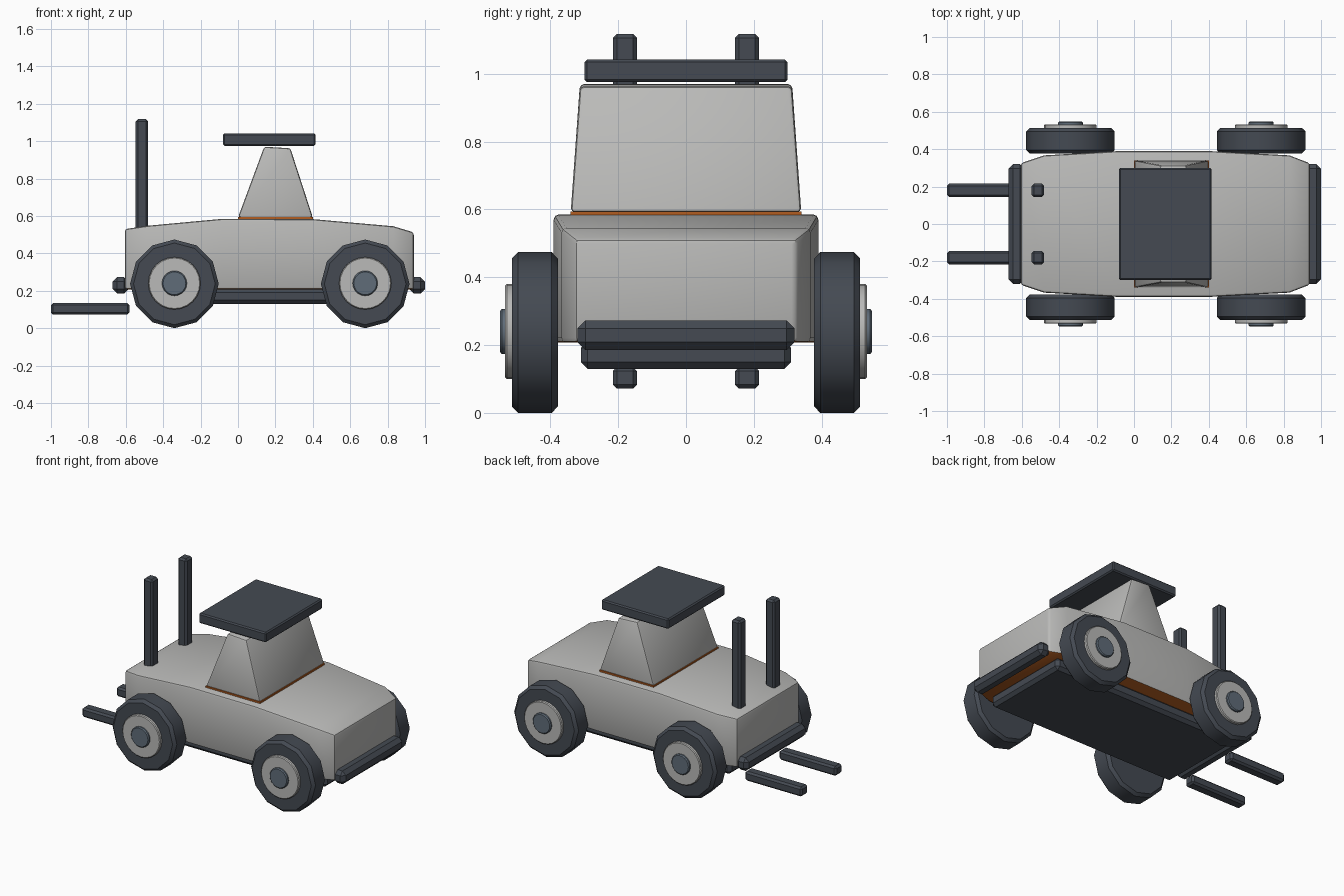
import bpy, bmesh, math
from mathutils import Matrix

if "Cube" in bpy.data.objects:
    bpy.data.objects.remove(bpy.data.objects["Cube"])


def material(name, rgb):
    m = bpy.data.materials.new(name)
    m.diffuse_color = (*rgb, 1)
    m.use_nodes = True
    m.node_tree.nodes["Principled BSDF"].inputs["Base Color"].default_value = m.diffuse_color
    return m


DARK = material("dark slate", (0.058, 0.068, 0.085))
GREY = material("light grey", (0.49, 0.49, 0.48))
BLUE = material("steel blue", (0.115, 0.15, 0.19))
ORANGE = material("burnt orange", (0.45, 0.11, 0.015))


def finish(name, bm, mats, bevel=0.0, segments=1, smooth=True):
    bmesh.ops.recalc_face_normals(bm, faces=bm.faces)
    mesh = bpy.data.meshes.new(name)
    bm.to_mesh(mesh)
    bm.free()
    for m in mats:
        mesh.materials.append(m)
    ob = bpy.data.objects.new(name, mesh)
    bpy.context.collection.objects.link(ob)
    bpy.ops.object.select_all(action='DESELECT')
    ob.select_set(True)
    bpy.context.view_layer.objects.active = ob
    if bevel:
        mod = ob.modifiers.new("bevel", 'BEVEL')
        mod.width, mod.segments = bevel, segments
        mod.limit_method, mod.angle_limit = 'ANGLE', math.radians(32)
        bpy.ops.object.modifier_apply(modifier=mod.name)
    if smooth:
        bpy.ops.object.shade_smooth_by_angle(angle=math.radians(32))
    return ob


def box(name, x, y, z, mat, bevel):
    """Box from (min, max) pairs."""
    bm = bmesh.new()
    bmesh.ops.create_cube(bm, size=1)
    for v in bm.verts:
        v.co = [sum(r) / 2 + c * (r[1] - r[0]) for r, c in zip((x, y, z), v.co)]
    return finish(name, bm, [mat], bevel, smooth=False)


def disc(name, x, side, z, radius, y0, y1, sides, mat, bevel):
    """Cylinder along y between y0 and y1, on the given side."""
    bm = bmesh.new()
    bmesh.ops.create_cone(bm, cap_ends=True, segments=sides, radius1=radius,
                          radius2=radius, depth=y1 - y0,
                          matrix=Matrix.Translation((x, side * (y0 + y1) / 2, z))
                          @ Matrix.Rotation(math.pi / 2, 4, 'X'))
    return finish(name, bm, [mat], bevel)


def loft(name, rings, mats, bevel):
    bm = bmesh.new()
    loops = [[bm.verts.new(p) for p in ring] for ring in rings]
    for a, b in zip(loops, loops[1:]):
        for i in range(4):
            j = (i + 1) % 4
            bm.faces.new((a[i], a[j], b[j], b[i]))
    bm.faces.new(loops[0])
    bm.faces.new(loops[-1])
    return finish(name, bm, mats, bevel, 2)


# Body: cross-sections along x as (x, half width, top height)
stations = [(-0.605, 0.325, 0.53), (-0.48, 0.367, 0.548), (-0.08, 0.39, 0.585),
            (0.40, 0.39, 0.583), (0.83, 0.367, 0.545), (0.94, 0.325, 0.512)]
body = loft("body", [[(x, -w, 0.207), (x, w, 0.207), (x, w, t), (x, -w, t)]
                     for x, w, t in stations], [GREY, ORANGE], 0.014)
# Orange underside and lower rim
for f in body.data.polygons:
    if f.center.z < 0.216:
        f.material_index = 1

# Cab, tapering upward, on an orange seam
loft("cab", [[(0.0, -0.34, 0.592), (0.40, -0.34, 0.592), (0.40, 0.34, 0.592), (0.0, 0.34, 0.592)],
             [(0.14, -0.313, 0.97), (0.28, -0.313, 0.962), (0.28, 0.313, 0.962), (0.14, 0.313, 0.97)]],
     [GREY], 0.012)
box("cab_seam", (0.0, 0.40), (-0.34, 0.34), (0.575, 0.594), ORANGE, 0)

# Roof, chassis and bumpers
box("roof", (-0.08, 0.415), (-0.30, 0.30), (0.975, 1.042), DARK, 0.008)
box("chassis", (-0.54, 0.86), (-0.31, 0.31), (0.13, 0.212), DARK, 0.02)
box("rear_bumper", (-0.67, -0.585), (-0.32, 0.32), (0.185, 0.273), DARK, 0.024)
box("front_bumper", (0.915, 1.0), (-0.32, 0.32), (0.185, 0.273), DARK, 0.024)

for side, label in ((-1, "right"), (1, "left")):
    # Lift mast and fork
    y = (side * 0.18 - 0.036, side * 0.18 + 0.036)
    box("mast_" + label, (-0.547, -0.481), y, (0.50, 1.118), DARK, 0.012)
    box("fork_" + label, (-1.0, -0.58), y, (0.072, 0.135), DARK, 0.012)
    # Wheels with hub and cap
    for x, end in ((-0.34, "rear"), (0.68, "front")):
        tag = f"_{end}_{label}"
        disc("tyre" + tag, x, side, 0.237, 0.237, 0.378, 0.513, 12, DARK, 0.018)
        disc("hub" + tag, x, side, 0.24, 0.14, 0.505, 0.533, 24, GREY, 0.005)
        disc("hub_cap" + tag, x, side, 0.24, 0.067, 0.525, 0.548, 20, BLUE, 0.006)
